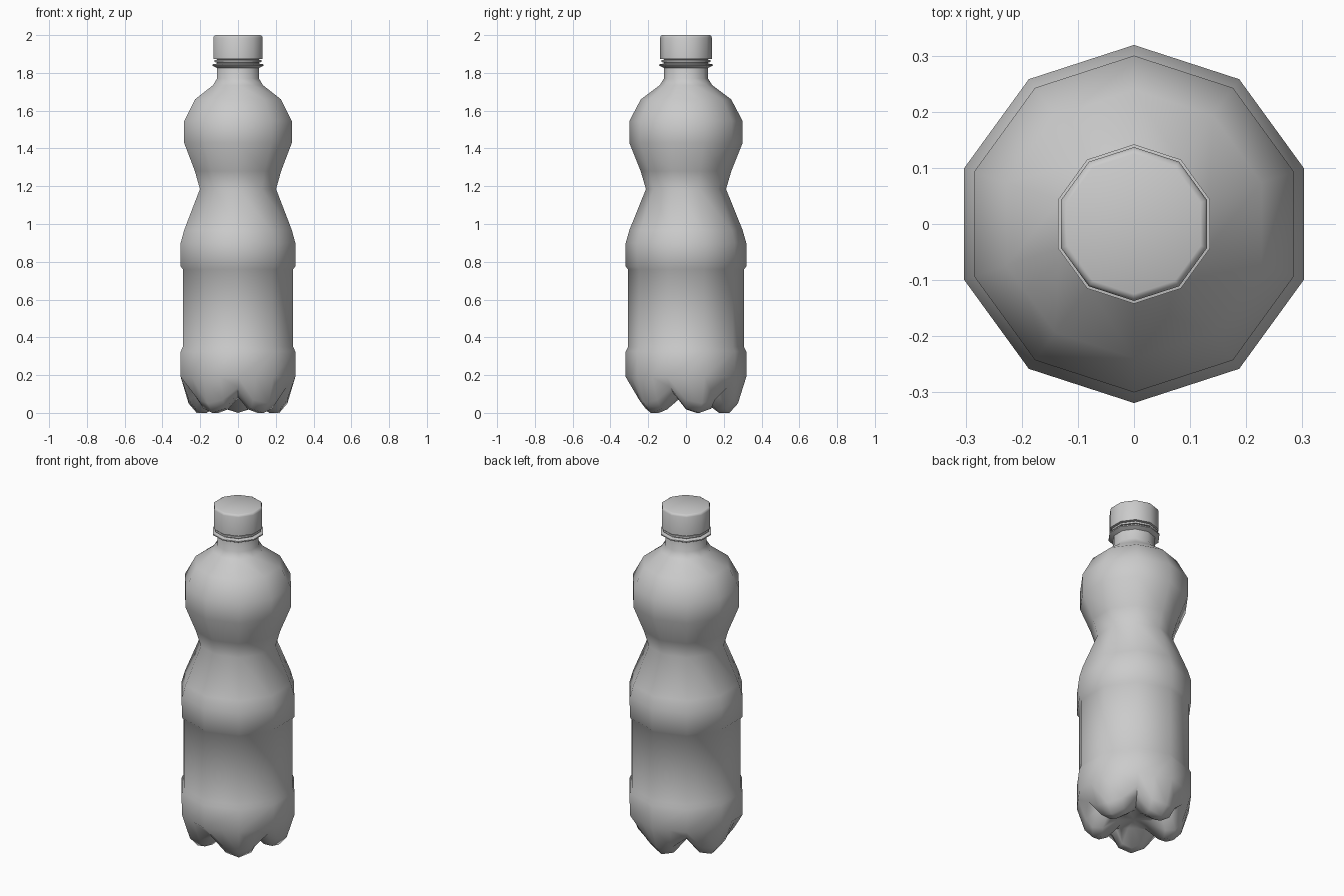
import bpy, bmesh
from math import sin, cos, pi, radians

if "Cube" in bpy.data.objects:
    bpy.data.objects.remove(bpy.data.objects["Cube"], do_unlink=True)

SIDES = 10

plastic = bpy.data.materials.new("grey_plastic")
plastic.use_nodes = True
colour = (0.6, 0.6, 0.6, 1)
plastic.diffuse_color = colour
plastic.node_tree.nodes["Principled BSDF"].inputs["Base Color"].default_value = colour


def ring(bm, r, z):
    """Ten-sided ring with a corner on the back axis."""
    step = 2 * pi / SIDES
    return [bm.verts.new((r * cos(pi / 2 + i * step), r * sin(pi / 2 + i * step), z))
            for i in range(SIDES)]


def bridge(bm, a, b):
    n = len(a)
    for i in range(n):
        j = (i + 1) % n
        bm.faces.new((a[i], a[j], b[j], b[i]))


def lathe(bm, profile):
    rings = [ring(bm, r, z) for r, z in profile]
    for a, b in zip(rings, rings[1:]):
        bridge(bm, a, b)
    return rings


def finish(bm, name, angle):
    bmesh.ops.recalc_face_normals(bm, faces=bm.faces)
    mesh = bpy.data.meshes.new(name)
    bm.to_mesh(mesh)
    bm.free()
    obj = bpy.data.objects.new(name, mesh)
    bpy.context.collection.objects.link(obj)
    mesh.materials.append(plastic)
    bpy.ops.object.select_all(action="DESELECT")
    obj.select_set(True)
    bpy.context.view_layer.objects.active = obj
    bpy.ops.object.shade_smooth_by_angle(angle=radians(angle))
    return obj


# Bottle body, from the neck down to the top of the feet
bm = bmesh.new()
body = lathe(bm, [
    (0.117, 1.87), (0.117, 1.77), (0.139, 1.735), (0.239, 1.66),
    (0.300, 1.545), (0.300, 1.43), (0.240, 1.28), (0.212, 1.185),
    (0.300, 0.967), (0.319, 0.90), (0.319, 0.775), (0.307, 0.76),
    (0.307, 0.35), (0.319, 0.325)])

# Five-footed base: even corners are feet, odd corners are valleys
LEVELS = [  # foot radius, foot z, valley radius, valley z
    (0.319, 0.19, 0.319, 0.19),
    (0.275, 0.05, 0.270, 0.135),
    (0.230, 0.00, 0.205, 0.100),
    (0.175, 0.00, 0.150, 0.085),
    (0.080, 0.07, 0.110, 0.075)]
rows = []
for k, (fr, fz, vr, vz) in enumerate(LEVELS):
    row = []
    for i in range(2 * SIDES):
        a = pi / 2 + i * pi / SIDES
        w = (0, 0.22, 1, 0.22)[i % 4]           # share of valley shape
        r, z = fr + (vr - fr) * w, fz + (vz - fz) * w
        if k < 2 and i % 2:
            r *= cos(pi / SIDES)                # stay on the flat side
        row.append(bm.verts.new((r * cos(a), r * sin(a), z)))
    rows.append(row)
low = body[-1]
for i in range(SIDES):
    j = (i + 1) % SIDES
    bm.faces.new((low[i], low[j], rows[0][2 * j], rows[0][2 * i + 1], rows[0][2 * i]))
for a, b in zip(rows, rows[1:]):
    bridge(bm, a, b)
centre = bm.verts.new((0, 0, 0.08))
for i in range(2 * SIDES):
    bm.faces.new((rows[-1][i], rows[-1][(i + 1) % (2 * SIDES)], centre))
finish(bm, "bottle_body", 50)

# Thin flange round the neck
bm = bmesh.new()
flange = lathe(bm, [(0.115, 1.85), (0.142, 1.845), (0.142, 1.838), (0.115, 1.825)])
bridge(bm, flange[-1], flange[0])
finish(bm, "neck_flange", 50)

# Sealing band under the cap
bm = bmesh.new()
band = lathe(bm, [(0.115, 1.87), (0.130, 1.868), (0.130, 1.857), (0.115, 1.855)])
bridge(bm, band[-1], band[0])
finish(bm, "sealing_band", 50)

# Screw cap with a softened top edge
bm = bmesh.new()
cap = lathe(bm, [(0.115, 1.872), (0.137, 1.874), (0.137, 1.987), (0.133, 1.996), (0.125, 2.0)])
bm.faces.new(cap[-1])
bm.faces.new(cap[0])
finish(bm, "screw_cap", 50)
